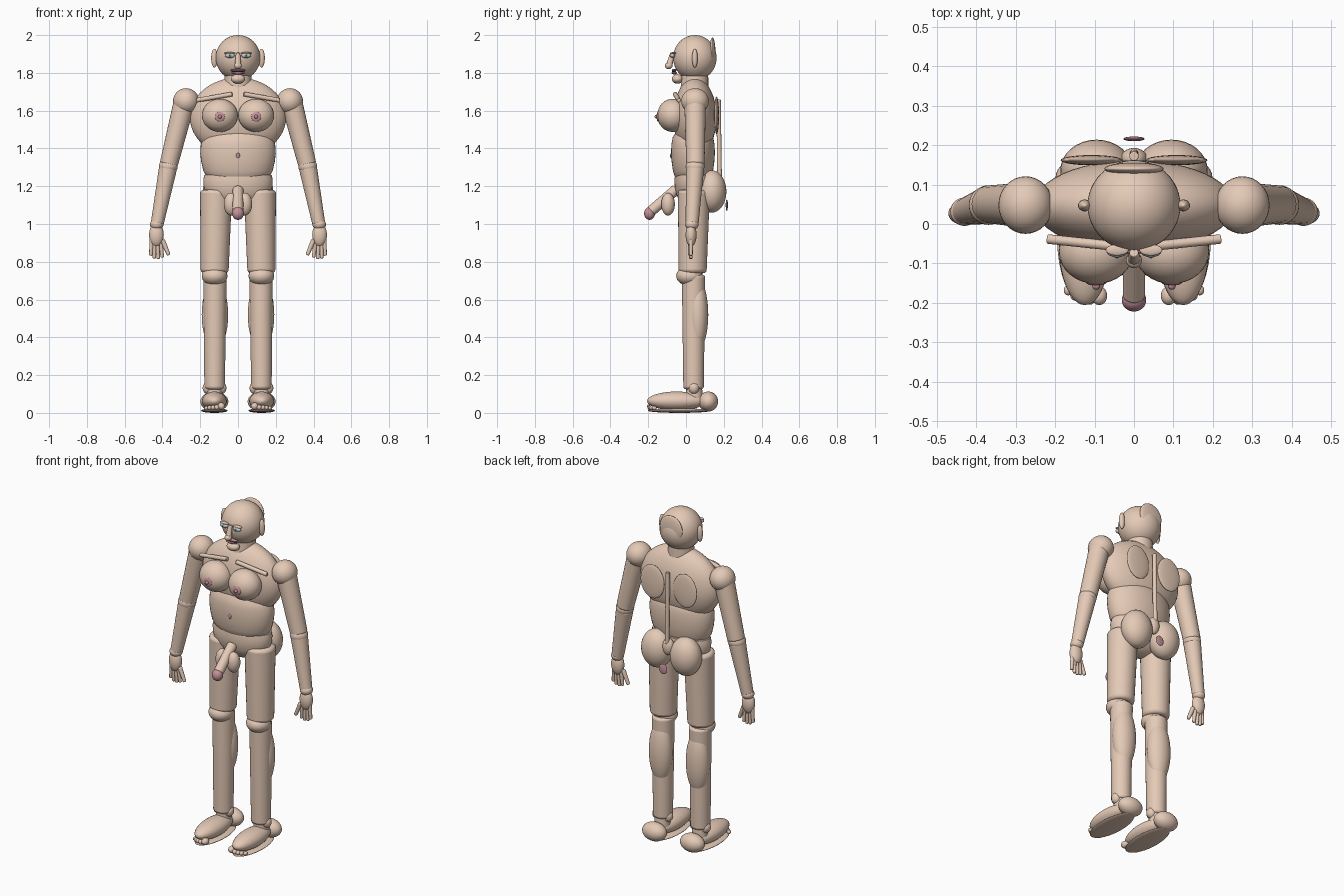
import bpy, math
from mathutils import Vector


def material(name, rgb):
    m = bpy.data.materials.new(name)
    m.diffuse_color = (*rgb, 1)
    return m


SKIN = material("skin", (0.78, 0.59, 0.47))
ROSE = material("rose", (0.56, 0.29, 0.32))
WHITE = material("eye_white", (0.92, 0.92, 0.9))
TEAL = material("iris", (0.25, 0.5, 0.5))
DARK = material("dark", (0.06, 0.05, 0.05))


def finish(name, mat):
    o = bpy.context.object
    o.name = name
    o.data.materials.append(mat)
    bpy.ops.object.shade_smooth_by_angle(angle=math.radians(40))
    return o


def ball(name, loc, radii, mat=SKIN, rot=(0, 0, 0), seg=32):
    """Ellipsoid with three radii."""
    bpy.ops.mesh.primitive_uv_sphere_add(segments=seg, ring_count=seg // 2, location=loc, rotation=rot)
    bpy.context.object.scale = radii
    return finish(name, mat)


def limb(name, a, b, r1, r2, mat=SKIN, seg=24, bevel=0.25):
    """Tapered cylinder from a to b with rounded rims."""
    a, b = Vector(a), Vector(b)
    d = b - a
    bpy.ops.mesh.primitive_cone_add(vertices=seg, radius1=r1, radius2=r2, depth=d.length, location=(a + b) / 2)
    o = bpy.context.object
    o.rotation_euler = d.to_track_quat('Z', 'Y').to_euler()
    m = o.modifiers.new("round", 'BEVEL')
    m.width = min(r1, r2) * bevel
    m.segments = 3
    m.limit_method = 'ANGLE'
    m.angle_limit = math.radians(50)
    return finish(name, mat)


def lathe(name, loc, profile, depth, mat=SKIN, seg=40):
    """Revolved (radius, z) profile, squashed front to back."""
    verts, faces = [], []
    for r, z in profile:
        for i in range(seg):
            t = 2 * math.pi * i / seg
            verts.append((r * math.cos(t), r * math.sin(t) * depth, z))
    for j in range(len(profile) - 1):
        for i in range(seg):
            k = (i + 1) % seg
            faces.append((j * seg + i, j * seg + k, (j + 1) * seg + k, (j + 1) * seg + i))
    faces.append(tuple(reversed(range(seg))))
    faces.append(tuple(range((len(profile) - 1) * seg, len(profile) * seg)))
    me = bpy.data.meshes.new(name)
    me.from_pydata(verts, [], faces)
    o = bpy.data.objects.new(name, me)
    o.location = loc
    bpy.context.collection.objects.link(o)
    bpy.ops.object.select_all(action='DESELECT')
    o.select_set(True)
    bpy.context.view_layer.objects.active = o
    return finish(name, mat)


# Head and face
ball("head", (0, 0.047, 1.88), (0.118, 0.115, 0.12), seg=48)
ball("back_of_skull", (0, 0.14, 1.91), (0.075, 0.016, 0.077))
limb("nose_bridge", (0, -0.072, 1.905), (0, -0.09, 1.835), 0.011, 0.018)
ball("nose_tip", (0, -0.092, 1.838), (0.02, 0.02, 0.018))
ball("upper_lip", (0, -0.062, 1.814), (0.04, 0.013, 0.007), ROSE)
ball("mouth_line", (0, -0.066, 1.807), (0.036, 0.01, 0.003), DARK)
ball("lower_lip", (0, -0.062, 1.8), (0.036, 0.014, 0.008), ROSE)
ball("chin", (0, -0.045, 1.768), (0.038, 0.03, 0.025))
limb("neck", (0, 0.045, 1.69), (0, 0.047, 1.81), 0.075, 0.07)

# Torso
ball("chest", (0, 0.047, 1.565), (0.255, 0.115, 0.21), seg=48)
lathe("abdomen", (0, 0.037, 0),
      [(0.13, 1.225), (0.165, 1.25), (0.183, 1.28), (0.195, 1.33), (0.2, 1.375),
       (0.197, 1.42), (0.185, 1.46), (0.15, 1.49)], 0.58)
lathe("pelvis", (0, 0.042, 0),
      [(0.03, 1.085), (0.09, 1.098), (0.14, 1.125), (0.17, 1.16), (0.182, 1.2),
       (0.184, 1.235), (0.178, 1.26), (0.15, 1.27)], 0.56)
ball("navel", (0, -0.078, 1.362), (0.01, 0.006, 0.014), ROSE)
limb("spine", (0, 0.178, 1.24), (0, 0.172, 1.66), 0.012, 0.012)
ball("sacrum", (0, 0.165, 1.215), (0.034, 0.028, 0.05))
ball("rear_disc", (0, 0.216, 1.1), (0.027, 0.006, 0.03), ROSE)

# Pelvic anatomy
limb("front_shaft", (0, -0.05, 1.185), (0, -0.185, 1.068), 0.028, 0.028)
ball("front_shaft_tip", (0, -0.193, 1.056), (0.031, 0.029, 0.034), ROSE)

for s, side in ((-1, "right"), (1, "left")):
    def n(part):
        return side + "_" + part

    # Face pairs
    ball(n("ear"), (s * 0.125, 0.047, 1.878), (0.017, 0.015, 0.05))
    ball(n("eye"), (s * 0.043, -0.071, 1.892), (0.026, 0.013, 0.013), WHITE)
    ball(n("iris"), (s * 0.043, -0.08, 1.892), (0.01, 0.006, 0.01), TEAL, seg=16)
    ball(n("pupil"), (s * 0.043, -0.084, 1.892), (0.005, 0.003, 0.005), DARK, seg=16)
    ball(n("eyelid"), (s * 0.043, -0.066, 1.905), (0.029, 0.014, 0.005))

    # Torso pairs
    limb(n("collarbone"), (s * 0.03, -0.058, 1.688), (s * 0.22, -0.038, 1.655), 0.012, 0.012)
    ball(n("breast"), (s * 0.096, -0.07, 1.575), (0.095, 0.082, 0.088))
    ball(n("areola"), (s * 0.096, -0.148, 1.568), (0.026, 0.008, 0.026), ROSE)
    ball(n("nipple"), (s * 0.096, -0.157, 1.568), (0.01, 0.01, 0.01), ROSE, seg=16)
    ball(n("shoulder_blade"), (s * 0.108, 0.162, 1.575), (0.078, 0.013, 0.1))
    ball(n("buttock"), (s * 0.095, 0.136, 1.172), (0.092, 0.078, 0.112))
    ball(n("lower_gland"), (s * 0.037, -0.095, 1.105), (0.038, 0.036, 0.06))

    # Arm
    ball(n("shoulder"), (s * 0.275, 0.048, 1.65), (0.069, 0.073, 0.069))
    limb(n("upper_arm"), (s * 0.285, 0.048, 1.64), (s * 0.368, 0.05, 1.31), 0.057, 0.048)
    ball(n("elbow"), (s * 0.369, 0.048, 1.305), (0.05, 0.05, 0.042))
    limb(n("forearm"), (s * 0.37, 0.048, 1.3), (s * 0.428, 0.032, 1.0), 0.048, 0.034)
    ball(n("wrist"), (s * 0.43, 0.031, 0.998), (0.036, 0.036, 0.03))
    ball(n("palm"), (s * 0.432, 0.027, 0.942), (0.039, 0.029, 0.062))
    for i, (x0, x1, z1) in enumerate(((0.412, 0.4, 0.822), (0.428, 0.422, 0.815),
                                      (0.443, 0.443, 0.818), (0.456, 0.462, 0.832))):
        limb(n("finger_%d" % (i + 1)), (s * x0, 0.026, 0.92), (s * x1, 0.026, z1),
             0.012, 0.009, seg=12, bevel=0.6)
    limb(n("thumb"), (s * 0.4, 0.022, 0.915), (s * 0.366, 0.02, 0.835), 0.013, 0.01, seg=12, bevel=0.6)

    # Leg
    limb(n("thigh"), (s * 0.116, 0.042, 1.18), (s * 0.124, 0.035, 0.74), 0.085, 0.074, seg=32)
    ball(n("knee"), (s * 0.124, 0.018, 0.725), (0.068, 0.07, 0.052))
    limb(n("shin"), (s * 0.122, 0.04, 0.73), (s * 0.124, 0.04, 0.125), 0.062, 0.054, seg=32)
    ball(n("calf"), (s * 0.122, 0.062, 0.52), (0.07, 0.056, 0.185))

    # Foot
    for k in (-1, 1):
        ball(n("ankle_bone"), (s * 0.124 + k * 0.036, 0.042, 0.132), (0.027, 0.028, 0.032))
    limb(n("ankle"), (s * 0.124, 0.045, 0.06), (s * 0.124, 0.042, 0.15), 0.045, 0.042)
    ball(n("foot"), (s * 0.125, -0.05, 0.063), (0.066, 0.156, 0.05))
    ball(n("heel"), (s * 0.125, 0.118, 0.06), (0.074, 0.052, 0.053))
    ball(n("sole"), (s * 0.125, -0.035, 0.012), (0.07, 0.168, 0.012))
    for i, (x, y, r) in enumerate(((0.088, -0.182, 0.02), (0.112, -0.188, 0.014), (0.132, -0.186, 0.013),
                                   (0.15, -0.18, 0.012), (0.167, -0.168, 0.011))):
        ball(n("toe_%d" % (i + 1)), (s * x, y, 0.015 + r), (r, r * 1.2, r), seg=16)
